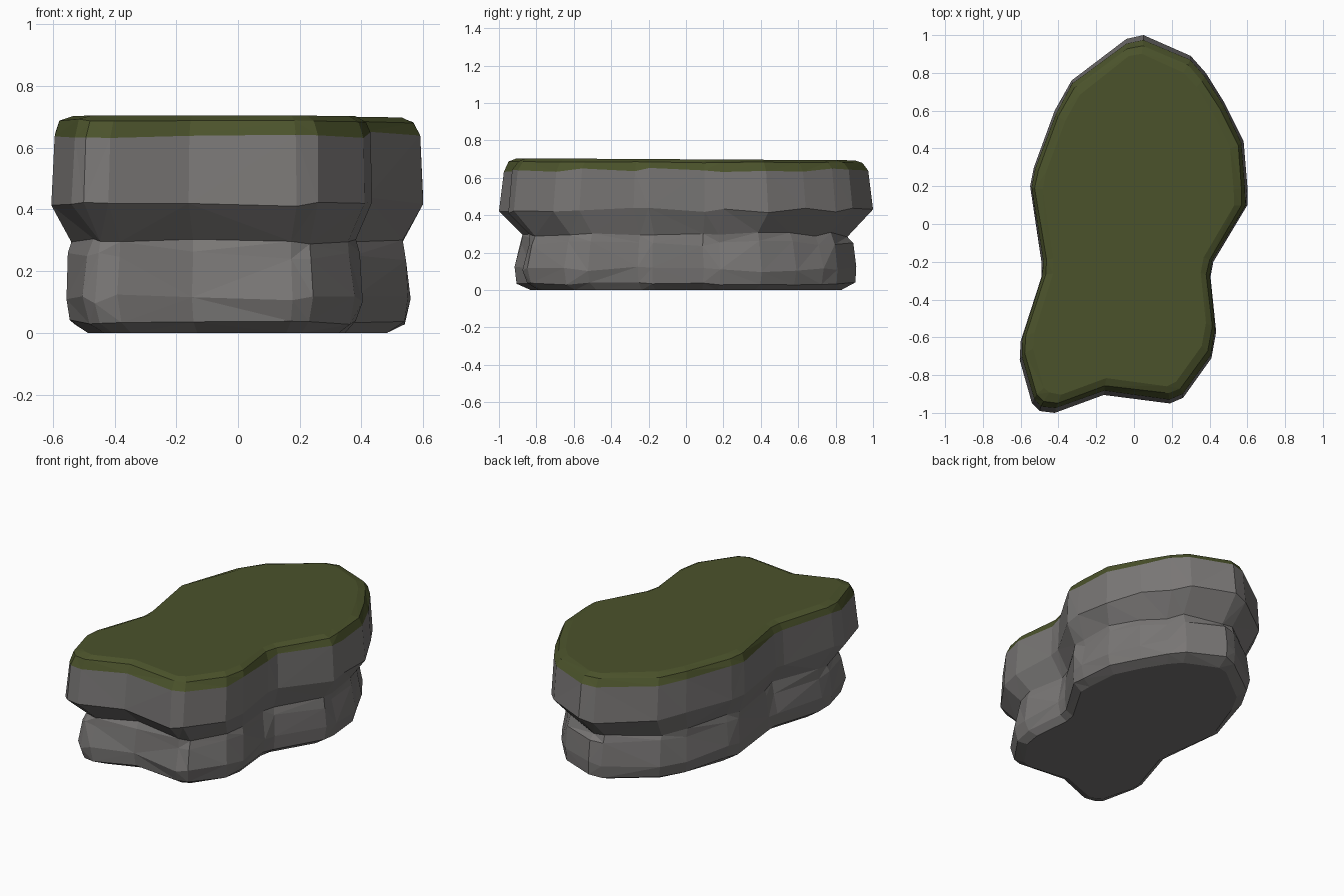
import bpy, bmesh, random
from mathutils import Vector

if "Cube" in bpy.data.objects:
    bpy.data.objects.remove(bpy.data.objects["Cube"])

random.seed(7)

# Widest outline seen from above, counter-clockwise from the front left corner
OUTLINE = [(-.50, -.99), (-.42, -1.0), (-.16, -.905), (.19, -.95), (.26, -.92),
           (.41, -.71), (.435, -.57), (.405, -.28), (.42, -.20), (.60, .10),
           (.60, .20), (.58, .44), (.48, .64), (.38, .80), (.30, .89), (.05, 1.0),
           (-.04, .98), (-.33, .76), (-.42, .60), (-.53, .30), (-.55, .20),
           (-.49, -.20), (-.49, -.28), (-.60, -.62), (-.605, -.72), (-.54, -.95)]
N = len(OUTLINE)


def ring(z, sx, sy, inset=0.0, jitter=0.0, jz=0.0, tilt=0.0):
    """Outline scaled, pulled inwards and roughened at one height."""
    pts = [Vector((x * sx, y * sy, 0)) for x, y in OUTLINE]
    out = []
    for i, p in enumerate(pts):
        t = (pts[(i + 1) % N] - pts[i - 1]).normalized()
        normal = Vector((t.y, -t.x, 0))
        q = p - normal * (inset + random.uniform(-jitter, jitter))
        q.z = z + random.uniform(-jz, jz) + tilt * q.y
        out.append(q)
    return out


def material(name, color):
    m = bpy.data.materials.new(name)
    m.diffuse_color = (*color, 1)
    m.use_nodes = True
    m.node_tree.nodes["Principled BSDF"].inputs["Base Color"].default_value = m.diffuse_color
    return m


def skin(name, rings, mat, cap_bottom=False, cap_top=False):
    """Faceted wall through the rings, with optional flat caps."""
    bm = bmesh.new()
    rows = [[bm.verts.new(p) for p in r] for r in rings]
    for a, b in zip(rows, rows[1:]):
        for i in range(N):
            j = (i + 1) % N
            bm.faces.new((a[i], a[j], b[j], b[i]))
    if cap_bottom:
        bm.faces.new(rows[0][::-1])
    if cap_top:
        bm.faces.new(rows[-1])
    bmesh.ops.triangulate(bm, faces=bm.faces[:])
    me = bpy.data.meshes.new(name)
    bm.to_mesh(me)
    bm.free()
    me.materials.append(mat)
    ob = bpy.data.objects.new(name, me)
    bpy.context.collection.objects.link(ob)
    return ob


# Shared edge between stone and grass
rim = ring(.642, .985, .975, 0, .004, .012)

# Stone body: rounded foot, lower bulge, undercut groove, upper ledge
stone = [ring(0, .82, .84, .01),
         ring(.035, .90, .905, .005, .006, .008),
         ring(.11, .93, .92, .003, .008, .015),
         ring(.25, .905, .895, .006, .010, .015),
         ring(.295, .905, .88, .010, .012, .015),
         ring(.425, 1, 1, 0, 0, .015),
         rim]
skin("stone_body", stone, material("stone", (.19, .182, .178)), cap_bottom=True)

# Grass cap with a bevelled edge
grass = [rim,
         ring(.684, .96, .95, .005, .004, .004, -.006),
         ring(.699, .91, .92, .018, .003, 0, -.006)]
skin("grass_cap", grass, material("grass", (.07, .085, .024)), cap_top=True)
